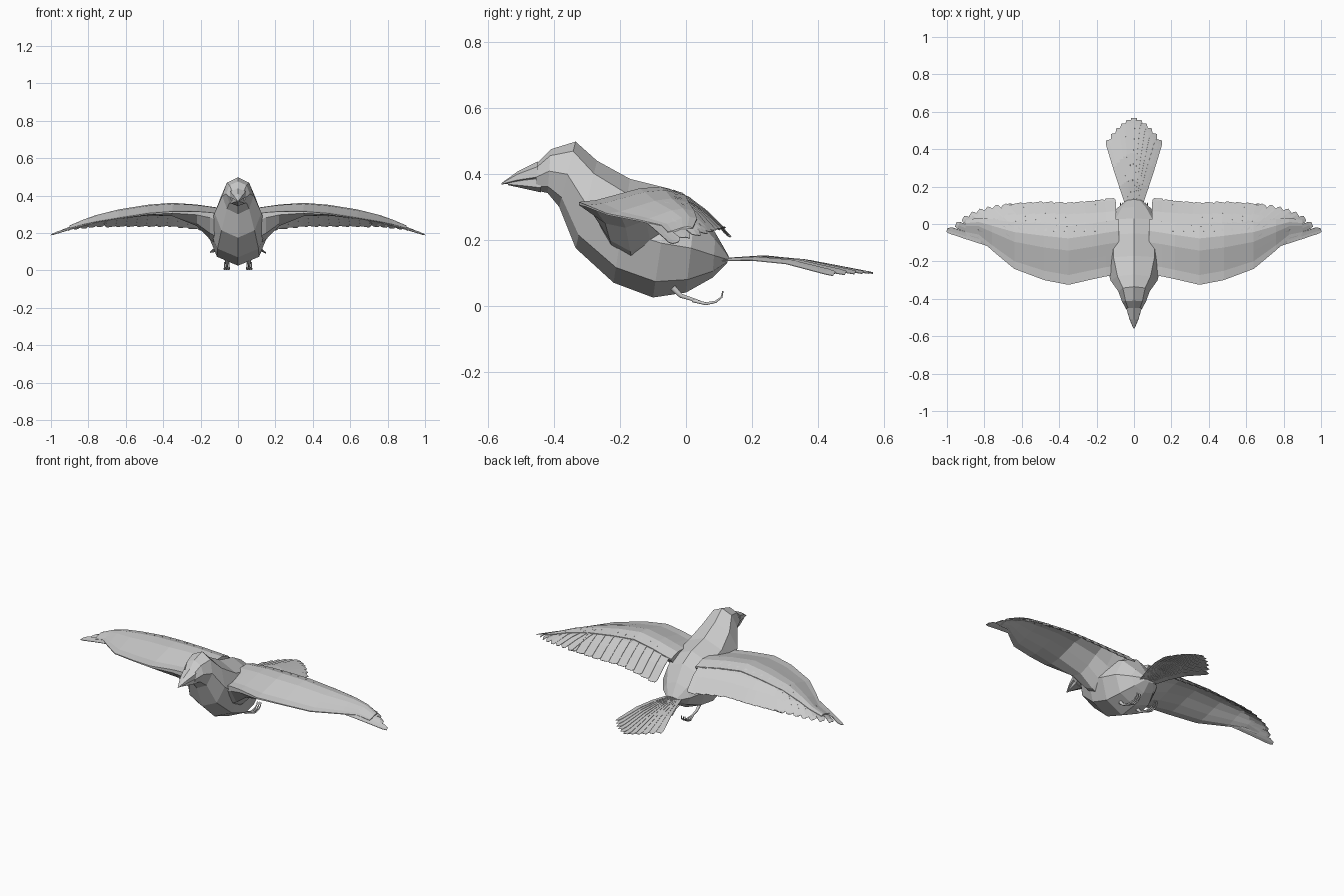
import bpy
from math import sin, cos, pi
from mathutils import Vector

cube = bpy.data.objects.get("Cube")
if cube:
    bpy.data.objects.remove(cube)

grey = bpy.data.materials.new("plain grey")
grey.use_nodes = True
colour = (0.6, 0.6, 0.6, 1)
grey.diffuse_color = colour
grey.node_tree.nodes["Principled BSDF"].inputs["Base Color"].default_value = colour


def add_mesh(name, verts, faces, thickness=0):
    mesh = bpy.data.meshes.new(name)
    mesh.from_pydata(verts, [], faces)
    mesh.materials.append(grey)
    obj = bpy.data.objects.new(name, mesh)
    bpy.context.collection.objects.link(obj)
    if thickness:
        mod = obj.modifiers.new("thickness", "SOLIDIFY")
        mod.thickness = thickness
    return obj


def mirror_x(obj):
    mod = obj.modifiers.new("mirror", "MIRROR")
    mod.use_mirror_merge = False
    return obj


def bridge(rows, n):
    """Quads joining consecutive closed loops of n vertices."""
    return [(r * n + i, r * n + (i + 1) % n, (r + 1) * n + (i + 1) % n, (r + 1) * n + i)
            for r in range(rows - 1) for i in range(n)]


def loft(name, rings, sides=8):
    """Skin slanted elliptical rings: top y, top z, bottom y, bottom z, half width."""
    verts = []
    for ty, tz, by, bz, w in rings:
        top, low = Vector((0, ty, tz)), Vector((0, by, bz))
        for i in range(sides):
            a = 2 * pi * i / sides
            verts.append((top + low) / 2 + (top - low) / 2 * cos(a) + Vector((w * sin(a), 0, 0)))
    last = (len(rings) - 1) * sides
    caps = [tuple(reversed(range(sides))), tuple(range(last, last + sides))]
    return add_mesh(name, verts, bridge(len(rings), sides) + caps)


def lookup(table, x, col):
    """Linear interpolation of one table column."""
    if x <= table[0][0]:
        return table[0][col]
    for a, b in zip(table, table[1:]):
        if x <= b[0]:
            return a[col] + (b[col] - a[col]) * (x - a[0]) / (b[0] - a[0])
    return table[-1][col]


# Body with head, and beak
loft("body", [
    (-.455, .43, -.455, .35, .042),
    (-.41, .475, -.42, .342, .064),
    (-.335, .498, -.385, .30, .084),
    (-.27, .44, -.335, .175, .125),
    (-.17, .385, -.22, .07, .155),
    (-.05, .355, -.1, .025, .16),
    (.03, .31, 0, .04, .14),
    (.09, .22, .08, .085, .09),
    (.13, .15, .125, .13, .04)])
loft("upper_beak", [
    (-.56, .372, -.56, .368, .003),
    (-.51, .408, -.515, .372, .026),
    (-.45, .438, -.45, .375, .048)], 6)
loft("lower_beak", [
    (-.54, .375, -.54, .366, .006),
    (-.49, .39, -.49, .355, .026),
    (-.44, .40, -.44, .344, .043)], 6)

# Wing stations: x, front y, rear y, front z, crest z, rear z, thickness
WING = [
    (.08, -.27, .14, .30, .33, .21, .2),
    (.15, -.28, .13, .31, .34, .215, .16),
    (.22, -.295, .12, .315, .35, .225, .095),
    (.35, -.325, .11, .315, .36, .24, .04),
    (.48, -.30, .115, .305, .35, .24, .02),
    (.64, -.24, .105, .28, .325, .24, .012),
    (.76, -.14, .09, .26, .295, .235, .01),
    (.83, -.075, .075, .245, .27, .225, .008),
    (.9, -.055, .05, .225, .24, .215, .006),
    (1, -.03, -.03, .195, .195, .195, .004)]


def wing_z(x, y):
    front, rear, zf, zc, zr = (lookup(WING, x, c) for c in range(1, 6))
    u = min(1, max(0, (y - front) / max(rear - front, .01)))
    return zf + (zr - zf) * u + (zc - zf - (zr - zf) * .6) * sin(pi * u ** 1.4)


# Fleshy front of the wing, thick at the shoulder
STEPS = (0, .12, .27, .42, .57, .72)
verts = []
for x, front, rear, *_, thick in WING[:-1]:
    upper, lower = [], []
    for u in STEPS:
        y = front + (rear - front) * u
        z = wing_z(x, y)
        upper.append((x, y, z))
        lower.append((x, y, z - thick * sin(pi * (.03 + u / .75) ** .85) - .003))
    verts += upper + lower[::-1]
n = 2 * len(STEPS)
rows = len(WING) - 1
ends = [tuple(reversed(range(n))), tuple(range((rows - 1) * n, rows * n))]
mirror_x(add_mesh("wing_arm", verts, bridge(rows, n) + ends))


def feathers(name, specs, height, lift):
    """Shingled blades: root, tip and half width in plan, laid on a height rule."""
    verts, faces = [], []
    outline = ((0, .75), (.3, .9), (.6, 1), (.94, 1), (1, .7))
    for root, tip, half in specs:
        root, tip = Vector(root), Vector(tip)
        along = (tip - root).normalized()
        across = Vector((along.y, -along.x))
        base = len(verts)
        for t, w in outline:
            for side in (-1, 0, 1):
                p = root.lerp(tip, t) + across * (half * w * side)
                verts.append((p.x, p.y, height(p.x, p.y) - lift * side))
        for r in range(len(outline) - 1):
            for c in range(2):
                k = base + 3 * r + c
                faces.append((k, k + 1, k + 4, k + 3))
    return add_mesh(name, verts, faces, .002)


def feather_z(x, y):
    return wing_z(x, y) - .004


# Flight feathers: straight inner row and fanned outer row
inner = []
for i in range(11):
    x = .13 + .053 * i
    inner.append(((x - .01, -.04), (x + .02 * i / 10, lookup(WING, x, 2) + .004), .031))
mirror_x(feathers("inner_flight_feathers", inner, feather_z, .003))

outer = []
for i in range(8):
    k = i / 7
    x = .7 + .29 * k ** .9
    outer.append(((.6 + .13 * k, -.03 - .085 * k), (x, lookup(WING, x, 2) - .01 * k), .027 - .009 * k))
mirror_x(feathers("outer_flight_feathers", outer, feather_z, .003))
mirror_x(feathers("wing_tip_feather", [((.74, -.12), (1, -.032), .014)], feather_z, .002))

# Tail fan
TAIL = [(.1, .142), (.25, .152), (.35, .142), (.45, .122), (.57, .1)]


def tail_z(x, y):
    return lookup(TAIL, y, 1) - 1.3 * x * x


tail = []
for i in range(-5, 6):
    k = i / 5
    tail.append(((.03 * k, .1), (.136 * k, .568 - .05 * abs(k) - .068 * k * k), .021))
feathers("tail_feathers", tail, tail_z, .002)


# Trailing legs with curled toes
def tube(name, points, radius):
    curve = bpy.data.curves.new(name, "CURVE")
    curve.dimensions = "3D"
    curve.bevel_depth = radius
    curve.bevel_resolution = 1
    curve.use_fill_caps = True
    spline = curve.splines.new("POLY")
    spline.points.add(len(points) - 1)
    for i, (dst, src) in enumerate(zip(spline.points, points)):
        dst.co = (*src, 1)
        dst.radius = 1 - .6 * i / (len(points) - 1)
    curve.materials.append(grey)
    obj = bpy.data.objects.new(name, curve)
    bpy.context.collection.objects.link(obj)


for side, label in ((1, "left"), (-1, "right")):
    hip = side * .06
    tube(label + "_leg", [(hip, -.04, .055), (hip, -.015, .03), (hip, .04, .013)], .011)
    for t in (-1, 0, 1):
        x = hip + .012 * t
        tube(f"{label}_toe_{t + 2}", [(hip, .02, .016), (x, .06, .006), (x, .09, .012),
                                      (x, .108, .026), (x, .112, .045)], .006)
